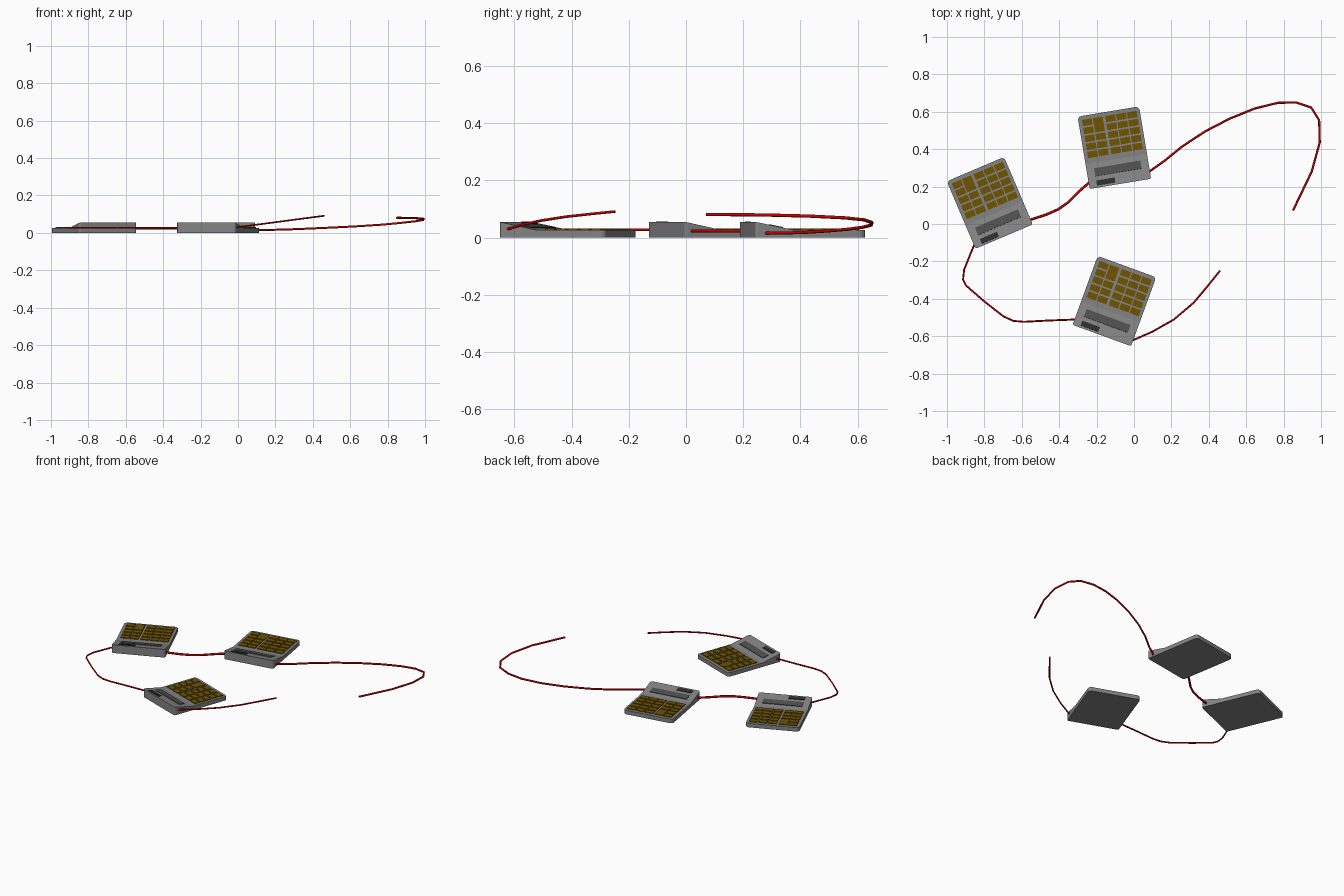
import bpy, bmesh, math
from mathutils import Matrix

if "Cube" in bpy.data.objects:
    bpy.data.objects.remove(bpy.data.objects["Cube"])


def material(name, rgb):
    m = bpy.data.materials.new(name)
    m.diffuse_color = (*rgb, 1)
    m.use_nodes = True
    m.node_tree.nodes["Principled BSDF"].inputs["Base Color"].default_value = m.diffuse_color
    return m


GREY = material("body_grey", (0.23, 0.23, 0.23))
KEY = material("key_brown", (0.16, 0.088, 0.0))
SCREEN = material("screen_dark_grey", (0.08, 0.08, 0.08))
SOLAR = material("solar_black", (0.027, 0.027, 0.027))
RED = material("cable_red", (0.6, 0.0, 0.0))

W, D = 0.333, 0.392            # calculator footprint
LOW, HIGH = 0.027, 0.055       # key deck and front crest heights
FOLD = -0.061                  # where the sloped display panel meets the deck
TILT = math.atan2(HIGH - LOW, FOLD + D / 2)


def top_z(y):
    return LOW + max(0, FOLD - y) * math.tan(TILT)


def finish(bm, name, mat, matrix):
    bmesh.ops.recalc_face_normals(bm, faces=bm.faces)
    me = bpy.data.meshes.new(name)
    bm.to_mesh(me)
    bm.free()
    me.materials.append(mat)
    ob = bpy.data.objects.new(name, me)
    ob.matrix_world = matrix
    bpy.context.collection.objects.link(ob)
    return ob


def add_box(bm, center, size, tilt=0):
    m = (Matrix.Translation(center) @ Matrix.Rotation(tilt, 4, 'X')
         @ Matrix.Diagonal((*size, 1)))
    bmesh.ops.create_cube(bm, size=1, matrix=m)


def case(name, matrix):
    # rounded rectangle, split at the fold into a sloped front and a flat deck
    steps = 4
    front, back = [], []
    for cx, cy, start, half, r in ((1, 1, 0, back, 0.02), (-1, 1, 90, back, 0.02),
                                   (-1, -1, 180, front, 0.01), (1, -1, 270, front, 0.01)):
        for i in range(steps + 1):
            a = math.radians(start + 90 * i / steps)
            half.append((cx * (W / 2 - r) + r * math.cos(a),
                         cy * (D / 2 - r) + r * math.sin(a)))
    left, right = (-W / 2, FOLD), (W / 2, FOLD)
    ring = [right] + back + [left] + front
    bm = bmesh.new()
    bot = [bm.verts.new((x, y, 0)) for x, y in ring]
    top = [bm.verts.new((x, y, top_z(y))) for x, y in ring]
    n, k = len(ring), len(back) + 1
    bm.faces.new(bot[::-1])
    bm.faces.new(top[:k + 1])
    bm.faces.new(top[k:] + [top[0]])
    for i in range(n):
        j = (i + 1) % n
        bm.faces.new((bot[i], bot[j], top[j], top[i]))
    finish(bm, name, GREY, matrix)


def keys(name, matrix):
    # five columns by five rows, wider gap after column two, one double-height key
    w, h, pitch = 0.053, 0.034, 0.0432
    bm = bmesh.new()
    for c in range(5):
        x = -0.147 + w / 2 + c * (w + 0.006) + (0.008 if c > 1 else 0)
        for row in range(5):
            y = 0.175 - h / 2 - row * pitch
            if c == 1 and row == 0:
                add_box(bm, (x, y - pitch / 2, LOW + 0.001), (w, h + pitch, 0.008))
            elif not (c == 1 and row == 1):
                add_box(bm, (x, y, LOW + 0.001), (w, h, 0.008))
    finish(bm, name, KEY, matrix)


def plate(name, mat, matrix, x, y, w, d):
    bm = bmesh.new()
    add_box(bm, (x, y, top_z(y)), (w, d, 0.007), -TILT)
    finish(bm, name, mat, matrix)


def cable(name, points, radius):
    cu = bpy.data.curves.new(name, 'CURVE')
    cu.dimensions = '3D'
    cu.bevel_depth = radius
    cu.bevel_resolution = 1
    cu.use_fill_caps = True
    sp = cu.splines.new('POLY')
    sp.points.add(len(points) - 1)
    for p, co in zip(sp.points, points):
        p.co = (*co, 1)
    cu.materials.append(RED)
    ob = bpy.data.objects.new(name, cu)
    bpy.context.collection.objects.link(ob)


# three calculators
for label, x, y, angle in (("left", -0.771, 0.113, 23.0),
                           ("back", -0.105, 0.408, 9.5),
                           ("front", -0.105, -0.412, -20.0)):
    m = Matrix.Translation((x, y, 0)) @ Matrix.Rotation(math.radians(angle), 4, 'Z')
    case(label + "_case", m)
    keys(label + "_keys", m)
    plate(label + "_screen", SCREEN, m, 0, -0.113, 0.25, 0.044)
    plate(label + "_solar_panel", SOLAR, m, -0.075, -0.171, 0.1, 0.027)

# cables strung between them
cable("long_cable", [
    (0.06, 0.265, 0.015), (0.166, 0.34, 0.016), (0.257, 0.414, 0.018),
    (0.38, 0.495, 0.023), (0.513, 0.564, 0.029), (0.647, 0.618, 0.036),
    (0.77, 0.648, 0.044), (0.866, 0.65, 0.053), (0.947, 0.623, 0.062),
    (0.99, 0.555, 0.069), (0.993, 0.436, 0.075), (0.95, 0.28, 0.079),
    (0.904, 0.184, 0.08), (0.85, 0.072, 0.081)], 0.006)
cable("middle_cable", [
    (-0.225, 0.235, 0.023), (-0.294, 0.174, 0.023), (-0.353, 0.115, 0.023),
    (-0.406, 0.078, 0.023), (-0.47, 0.05, 0.023), (-0.575, 0.016, 0.023)], 0.007)
cable("left_cable", [
    (-0.846, -0.09, 0.028), (-0.908, -0.243, 0.028), (-0.914, -0.297, 0.028),
    (-0.898, -0.329, 0.028), (-0.80, -0.414, 0.028), (-0.698, -0.494, 0.028),
    (-0.645, -0.518, 0.028), (-0.588, -0.523, 0.028), (-0.46, -0.516, 0.028),
    (-0.295, -0.51, 0.028)], 0.005)
cable("front_cable", [
    (-0.025, -0.63, 0.028), (0.10, -0.575, 0.044), (0.214, -0.51, 0.059),
    (0.32, -0.42, 0.073), (0.396, -0.329, 0.083), (0.46, -0.249, 0.091)], 0.005)
